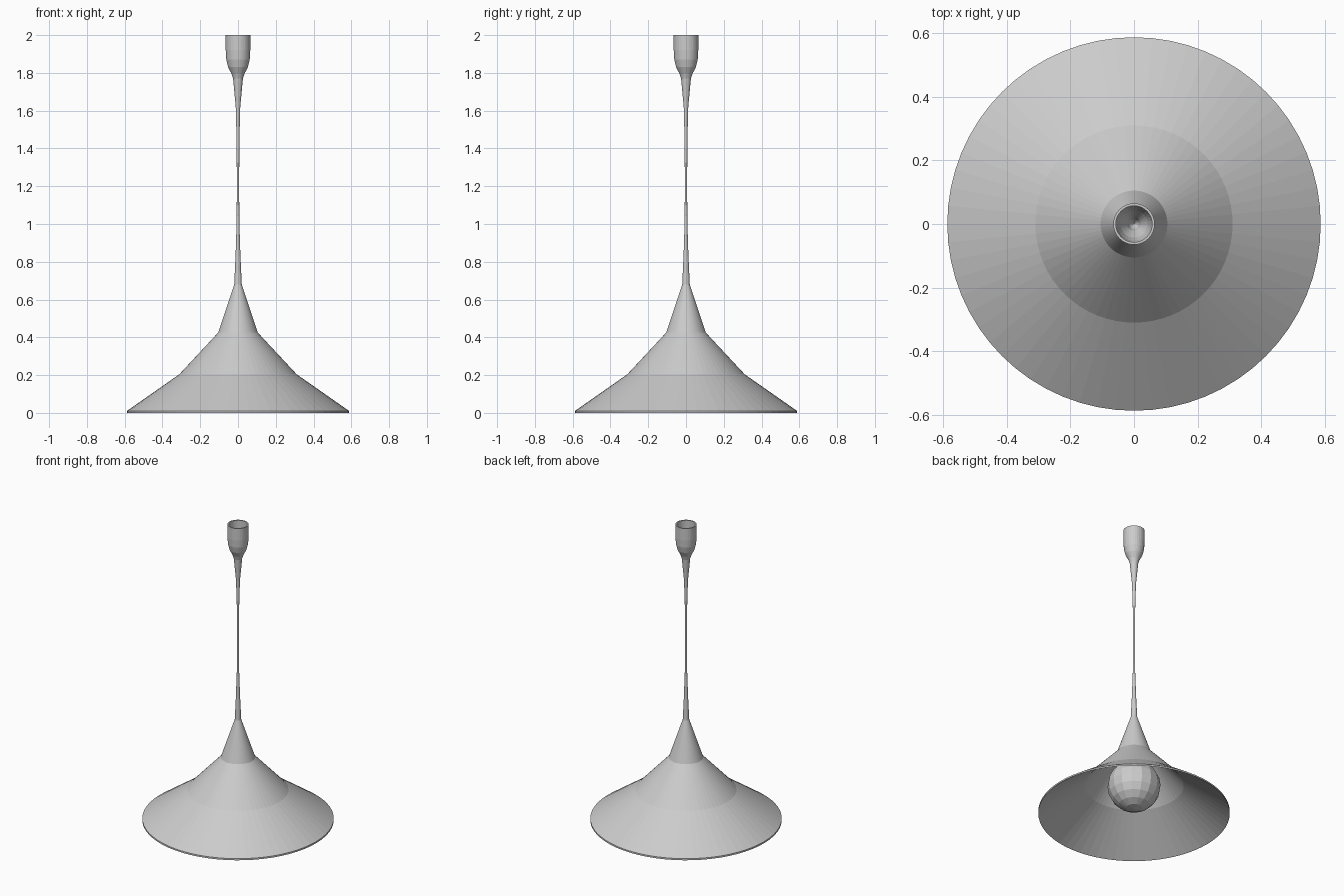
import bpy, bmesh, math

if "Cube" in bpy.data.objects:
    bpy.data.objects.remove(bpy.data.objects["Cube"])


def lathe(name, profile, sides):
    """Revolve an (r, z) profile about the z axis; r = 0 ends close to a point."""
    bm = bmesh.new()
    verts = [bm.verts.new((r, 0, z)) for r, z in profile]
    edges = [bm.edges.new(pair) for pair in zip(verts, verts[1:])]
    bmesh.ops.spin(bm, geom=verts + edges, cent=(0, 0, 0), axis=(0, 0, 1),
                   angle=math.tau, steps=sides, use_duplicate=False)
    bmesh.ops.remove_doubles(bm, verts=bm.verts, dist=0.0003)
    bmesh.ops.recalc_face_normals(bm, faces=bm.faces)
    mesh = bpy.data.meshes.new(name)
    bm.to_mesh(mesh)
    bm.free()
    obj = bpy.data.objects.new(name, mesh)
    bpy.context.collection.objects.link(obj)
    return obj


# Flared shade: outer skin, thin rim, inner skin
lathe("shade", [
    (0.020, 0.68), (0.105, 0.425), (0.31, 0.205), (0.587, 0.011), (0.587, 0.0),
    (0.582, 0.003), (0.305, 0.197), (0.098, 0.419), (0.012, 0.665), (0, 0.668),
], 64)

# Slender stem swelling into an open cup at the top
lathe("stem_and_cup", [
    (0, 0.672), (0.020, 0.68), (0.013, 0.83), (0.0075, 1.0), (0.006, 1.2),
    (0.0075, 1.45), (0.012, 1.62), (0.026, 1.77), (0.034, 1.795),
    (0.052, 1.83), (0.062, 1.87), (0.065, 1.92), (0.065, 2.0),
    (0.057, 2.0), (0.057, 1.92), (0.053, 1.875), (0.043, 1.837),
    (0.022, 1.795), (0.014, 1.77), (0, 1.75),
], 32)

# Faceted bulb with a short neck running up into the shade
R, CZ, RINGS = 0.163, 0.192, 10
ball = [(R * math.sin(math.pi * i / RINGS), CZ - R * math.cos(math.pi * i / RINGS))
        for i in range(RINGS)]
lathe("bulb", ball + [(0.045, 0.37), (0.045, 0.47), (0, 0.47)], 16)
